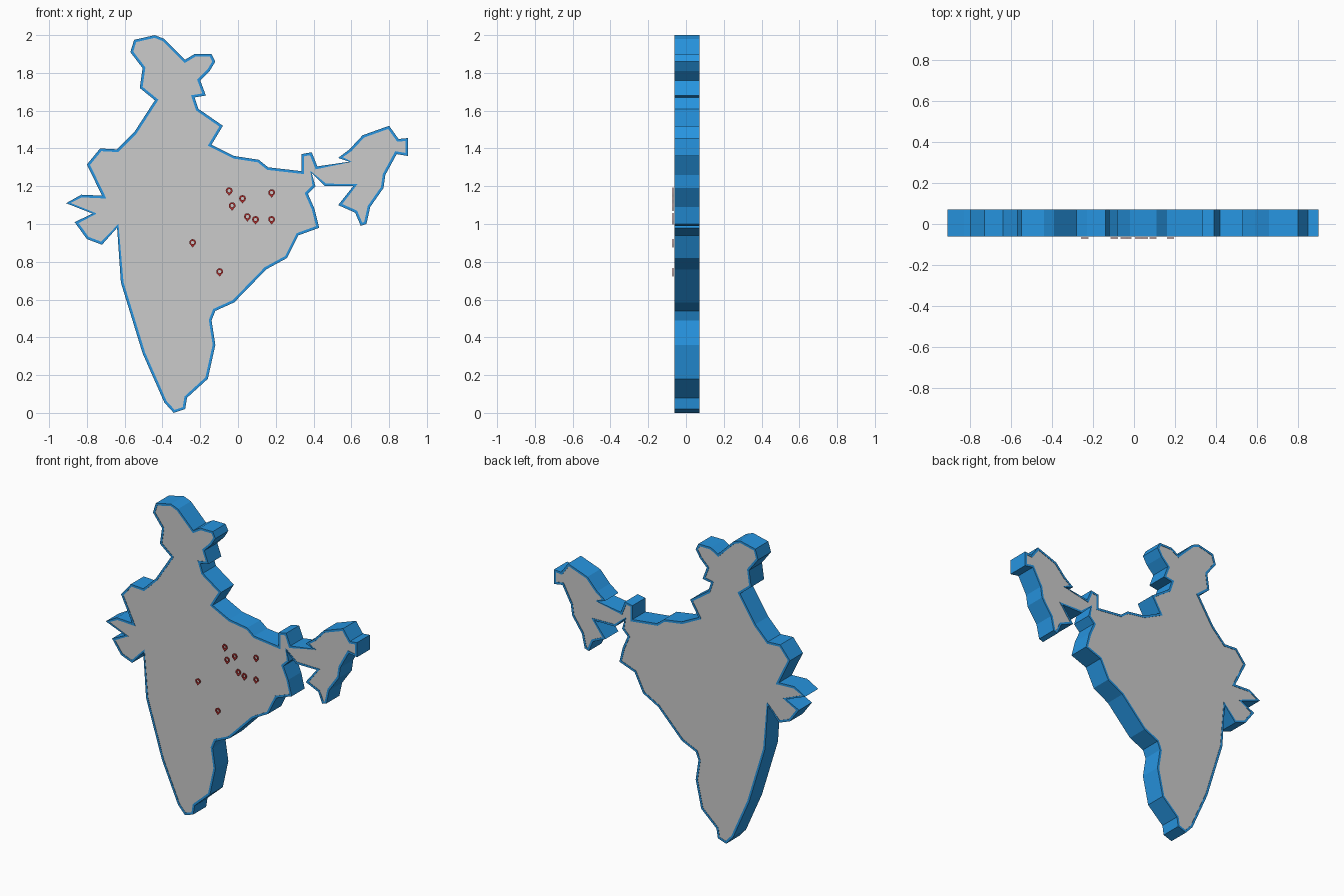
import bpy, bmesh, math
from mathutils import Vector

if "Cube" in bpy.data.objects:
    bpy.data.objects.remove(bpy.data.objects["Cube"])

# Map silhouette in x, z, clockwise from the northern tip
OUTLINE = [
    (-.44, 2), (-.39, 1.98), (-.28, 1.87), (-.23, 1.90), (-.14, 1.90), (-.12, 1.86), (-.15, 1.81),
    (-.20, 1.76), (-.17, 1.68), (-.23, 1.67), (-.21, 1.61), (-.08, 1.52), (-.14, 1.42), (-.02, 1.36),
    (.11, 1.34), (.16, 1.30), (.335, 1.28), (.335, 1.37), (.39, 1.38), (.42, 1.305), (.59, 1.33),
    (.53, 1.35), (.59, 1.395), (.66, 1.47), (.80, 1.52), (.85, 1.45), (.90, 1.455), (.90, 1.36),
    (.84, 1.37), (.78, 1.26), (.77, 1.19), (.70, 1.09), (.68, 1.0), (.65, .99), (.62, 1.06),
    (.53, 1.10), (.61, 1.20), (.46, 1.20), (.39, 1.27), (.41, 1.20), (.37, 1.16), (.405, 1.08),
    (.43, .98), (.32, .94), (.26, .82), (.15, .76), (-.02, .585), (-.12, .54), (-.14, .49),
    (-.12, .36), (-.16, .18), (-.27, .08), (-.28, .02), (-.34, 0), (-.39, .055), (-.505, .315),
    (-.62, .69), (-.64, .98), (-.72, .89), (-.80, .92), (-.865, 1.01), (-.77, 1.055), (-.91, 1.11),
    (-.83, 1.155), (-.72, 1.15), (-.80, 1.315), (-.73, 1.40), (-.64, 1.395), (-.55, 1.485),
    (-.44, 1.655), (-.52, 1.72), (-.505, 1.825), (-.57, 1.91), (-.55, 1.975)]

PINS = [(-.047, 1.172), (.024, 1.131), (-.031, 1.093), (.178, 1.162), (.05, 1.035),
        (.093, 1.02), (.178, 1.02), (-.24, .898), (-.097, .744)]


def material(name, color):
    m = bpy.data.materials.new(name)
    m.diffuse_color = (*color, 1)
    m.use_nodes = True
    m.node_tree.nodes["Principled BSDF"].inputs["Base Color"].default_value = m.diffuse_color
    return m


def finish(bm, name, mat=None):
    bmesh.ops.recalc_face_normals(bm, faces=bm.faces)
    me = bpy.data.meshes.new(name)
    bm.to_mesh(me)
    bm.free()
    if mat:
        me.materials.append(mat)
    ob = bpy.data.objects.new(name, me)
    bpy.context.collection.objects.link(ob)
    return ob


def inset(loop, width):
    """Mitred inward offset of a clockwise loop."""
    pts = [Vector(p) for p in loop]
    result = []
    for i, p in enumerate(pts):
        a = (p - pts[i - 1]).normalized()
        b = (pts[(i + 1) % len(pts)] - p).normalized()
        n1, n2 = Vector((a.y, -a.x)), Vector((b.y, -b.x))
        result.append(p + (n1 + n2) * width / max(1 + n1.dot(n2), .5))
    return result


def band(name, outer, inner, y0, y1, mat):
    """Closed frame between two loops, from y0 to y1."""
    bm = bmesh.new()
    rings = [[bm.verts.new((x, y, z)) for x, z in loop]
             for loop, y in ((outer, y0), (outer, y1), (inner, y1), (inner, y0))]
    n = len(outer)
    for k in range(4):
        r, s = rings[k], rings[(k + 1) % 4]
        for i in range(n):
            j = (i + 1) % n
            bm.faces.new((r[i], r[j], s[j], s[i]))
    return finish(bm, name, mat)


def plate(name, loop, y0, y1):
    """Solid flat plate filling a loop."""
    bm = bmesh.new()
    face = bm.faces.new([bm.verts.new((x, y0, z)) for x, z in loop])
    ext = bmesh.ops.extrude_face_region(bm, geom=[face], use_keep_orig=True)
    verts = [v for v in ext["geom"] if isinstance(v, bmesh.types.BMVert)]
    bmesh.ops.translate(bm, verts=verts, vec=(0, y1 - y0, 0))
    bmesh.ops.triangulate(bm, faces=[f for f in bm.faces if len(f.verts) > 4])
    return finish(bm, name)


blue = material("border_blue", (.02, .30, .75))
red = material("pin_red", (.45, .03, .03))

# Blue border wall and the grey map plate inside it
inner = inset(OUTLINE, .014)
band("border_rim", OUTLINE, inner, -.061, .072, blue)
plate("map_plate", inner, -.059, .070)

# Location pins floating just in front of the plate
for k, (px, pz) in enumerate(PINS):
    angles = [-math.pi / 2 - math.tau * i / 12 for i in range(12)]
    head = [(px + .018 * math.cos(a), pz + .004 + .018 * math.sin(a)) for a in angles]
    hole = [(px + .009 * math.cos(a), pz + .004 + .009 * math.sin(a)) for a in angles]
    head[0] = (px, pz - .023)
    band(f"location_pin_{k + 1}", head, hole, -.072, -.066, red)
